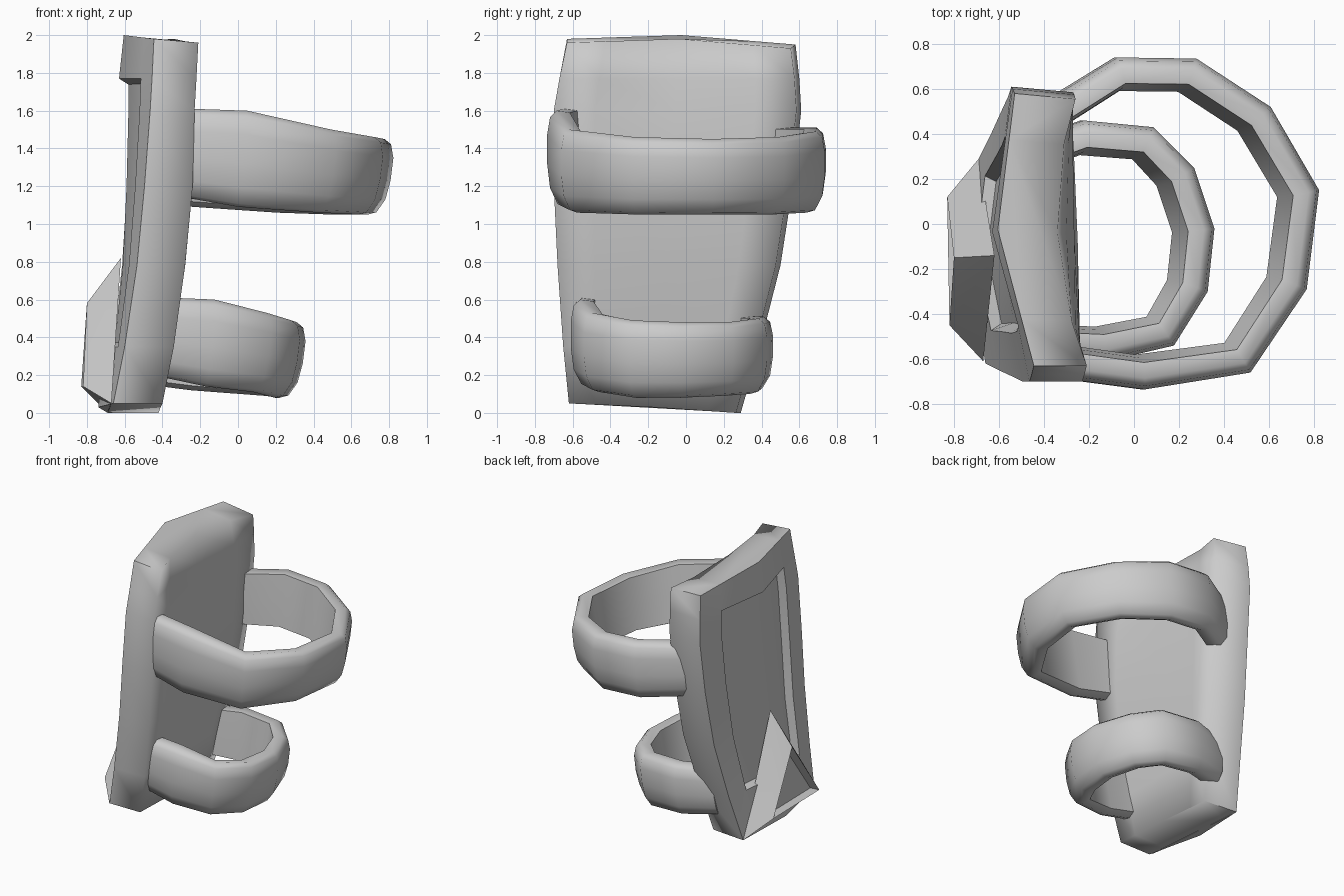
import bpy, bmesh, math
from mathutils import Vector

if "Cube" in bpy.data.objects:
    bpy.data.objects.remove(bpy.data.objects["Cube"])


def finish(bm, name, angle, soft=()):
    """Smooth shading with sharp edges above the angle, except between soft points."""
    for f in bm.faces:
        f.smooth = True
    for e in bm.edges:
        if e.calc_face_angle(0) > math.radians(angle) and not all(v in soft for v in e.verts):
            e.smooth = False
    me = bpy.data.meshes.new(name)
    bm.to_mesh(me)
    bm.free()
    ob = bpy.data.objects.new(name, me)
    bpy.context.collection.objects.link(ob)
    return ob


def loft(rings):
    """Closed rings joined into a capped solid; returns bmesh, side faces and vertices."""
    bm = bmesh.new()
    vs = [[bm.verts.new(p) for p in r] for r in rings]
    n = len(vs[0])
    sides = [[bm.faces.new((a[i], a[(i + 1) % n], b[(i + 1) % n], b[i])) for i in range(n)]
             for a, b in zip(vs, vs[1:])]
    bm.faces.new(vs[0])
    bm.faces.new(vs[-1])
    bmesh.ops.recalc_face_normals(bm, faces=bm.faces)
    return bm, sides, vs


# Arm plate: z, y range, outer x (front, middle, back), inner x (front, middle, back)
rows = [
    (0.03, -.62, .29, -.66, -.74, -.69, -.40, -.41, -.42),
    (0.35, -.65, .39, -.60, -.705, -.64, -.34, -.35, -.37),
    (0.78, -.68, .50, -.535, -.66, -.59, -.28, -.285, -.31),
    (1.20, -.70, .565, -.495, -.64, -.56, -.24, -.25, -.28),
    (1.60, -.70, .61, -.465, -.63, -.545, -.23, -.265, -.27),
    (1.77, -.67, .60, -.455, -.63, -.54, -.22, -.30, -.265),
    (1.98, -.63, .58, -.445, -.605, -.53, -.21, -.34, -.26)]
cols = [0, .17, .5, .83, 1]


def plate_ring(row):
    z, y0, y1, o0, om, o1, i0, im, i1 = row
    tilt = {0.03: (.02, 0, -.03), 1.98: (0, .02, -.03)}.get(z, (0, 0, 0))

    def lin(a, m, b, t):
        return a + (m - a) * 2 * t if t < .5 else m + (b - m) * (2 * t - 1)

    def quad(a, m, b, t):
        return a * (1 - t) * (1 - 2 * t) + m * 4 * t * (1 - t) + b * t * (2 * t - 1)
    outer = [(lin(o0, om, o1, t), y0 + (y1 - y0) * t, z + lin(*tilt, t)) for t in cols]
    inner = [(quad(i0, im, i1, t), y0 + (y1 - .025 - y0) * t,
              z + lin(*tilt, t) - (.02 if z > 1.9 else 0)) for t in reversed(cols)]
    return outer + inner


bm, sides, vs = loft([plate_ring(r) for r in rows])
# Recessed panel in the outer face
panel = [sides[r][c] for r in range(1, 5) for c in (1, 2)]
bmesh.ops.inset_region(bm, faces=panel, thickness=.03, depth=-.05)
finish(bm, "arm_plate", 30, {v for ring in vs for v in ring[5:]})

# Faceted guard at the foot of the plate, with a sunken triangular face
bm = bmesh.new()
A, B, C, D, E, F = [bm.verts.new(p) for p in (
    (-.83, .12, .14), (-.82, -.45, .14), (-.80, -.15, .58),
    (-.62, -.14, .82), (-.69, .29, .0), (-.67, -.61, .05))]
face = bm.faces.new((A, B, C))
for f in ((C, D, A), (A, D, E), (C, B, D), (B, F, D), (A, E, F, B), (D, F, E)):
    bm.faces.new(f)
bmesh.ops.recalc_face_normals(bm, faces=bm.faces)
bmesh.ops.inset_region(bm, faces=[face], thickness=.04, depth=-.05)
finish(bm, "lower_guard", 30)

# Straps: outer path (x, y, top z, bottom z), swept with a rounded band that leans forward
section = [(-.055, 0.03), (-.015, .2), (0, .45), (0, .75), (-.015, .93), (-.05, 1.0),
           (-.12, .98), (-.14, .5), (-.155, .06), (-.10, 0)]


def strap(name, path):
    rings = []
    for i, (x, y, zt, zb) in enumerate(path):
        p, q = path[max(i - 1, 0)], path[min(i + 1, len(path) - 1)]
        t = Vector((q[0] - p[0], q[1] - p[1])).normalized()
        rings.append([(x + t.y * o - .05 * max(0, .8 - h), y - t.x * o, zb + (zt - zb) * h)
                      for o, h in section])
    finish(loft(rings)[0], name, 60)


strap("upper_strap", [
    (-.255, -.695, 1.61, 1.14), (.05, -.735, 1.60, 1.09), (.52, -.66, 1.50, 1.06),
    (.77, -.29, 1.46, 1.05), (.825, .15, 1.45, 1.05), (.61, .52, 1.46, 1.05),
    (.28, .735, 1.49, 1.06), (-.07, .74, 1.51, 1.08), (-.38, .55, 1.51, 1.10)])
strap("lower_strap", [
    (-.37, -.60, .61, .19), (-.12, -.61, .60, .14), (.18, -.54, .53, .11),
    (.33, -.30, .49, .08), (.36, -.02, .48, .08), (.27, .25, .48, .09),
    (.09, .43, .50, .10), (-.22, .46, .51, .12), (-.48, .37, .51, .15)])
